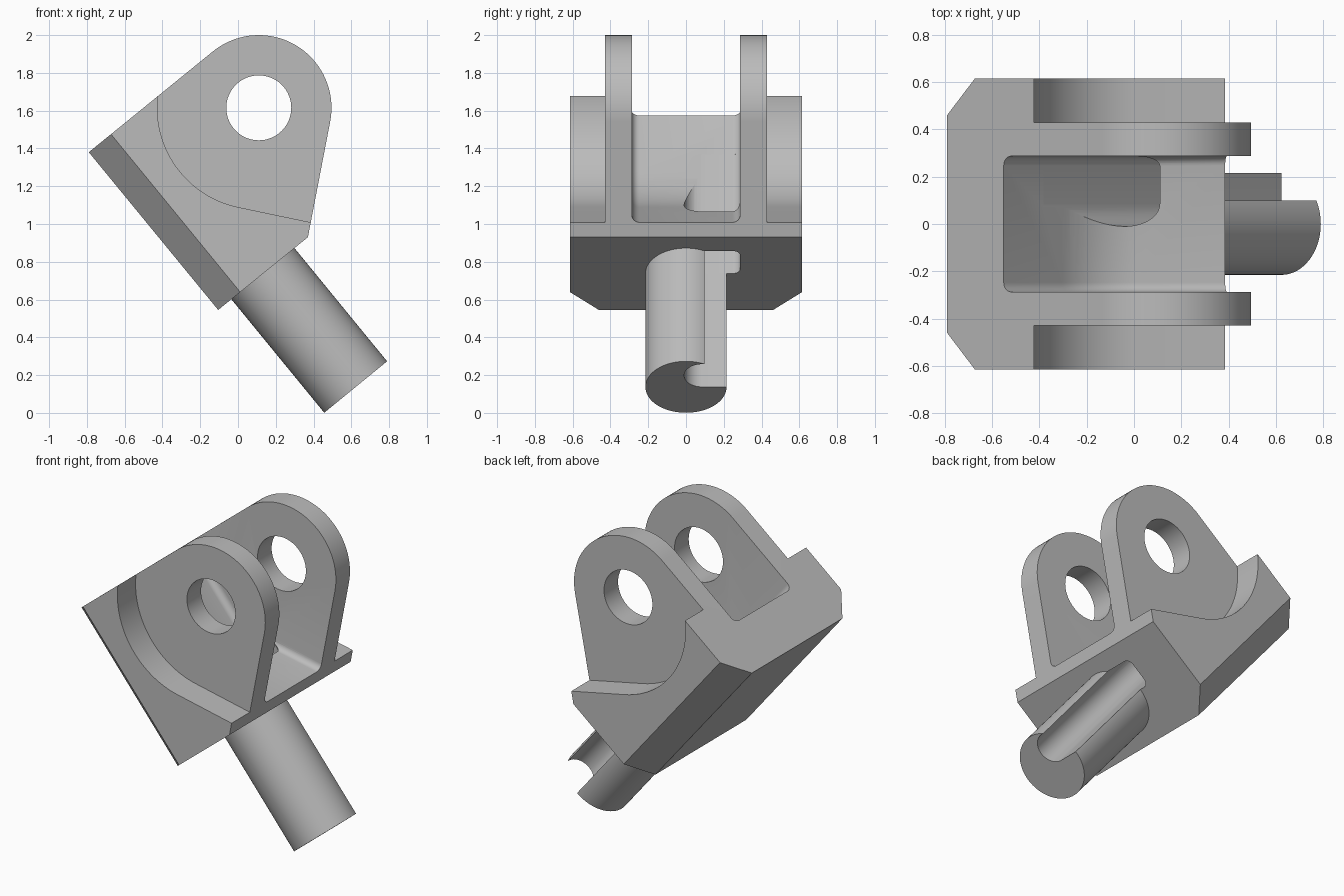
import bpy, bmesh
from math import radians, degrees, cos, sin, pi
from mathutils import Vector

cube = bpy.data.objects.get("Cube")
if cube:
    bpy.data.objects.remove(cube, do_unlink=True)

# Tilted working frame: U runs across the base, V runs down the shaft
TILT = radians(39.3)
X, Y, Z = Vector((1, 0, 0)), Vector((0, 1, 0)), Vector((0, 0, 1))
U = Vector((cos(TILT), 0, sin(TILT)))
V = Vector((sin(TILT), 0, -cos(TILT)))

PIN = Vector((0.11, 0, 1.615))      # centre of the pin hole
R_LUG, R_RELIEF, R_HOLE, R_SHAFT = 0.385, 0.537, 0.172, 0.215
HALF, LUG_OUT, LUG_IN, FILLET = 0.615, 0.43, 0.287, 0.04
SHAFT_END = Vector((0.623, 0, 0.137))

metal = bpy.data.materials.new("grey metal")
metal.use_nodes = True
GREY = (0.5, 0.5, 0.5, 1)
metal.diffuse_color = GREY
metal.node_tree.nodes["Principled BSDF"].inputs["Base Color"].default_value = GREY


def arc(cx, cy, r, a0, a1, n):
    """Points on an arc, angles in degrees."""
    steps = [radians(a0 + (a1 - a0) * i / n) for i in range(n + 1)]
    return [(cx + r * cos(a), cy + r * sin(a)) for a in steps]


def prism(name, pts, e1, e2, e3, h0, h1, fillet=0):
    """Extrude a 2D profile in the e1/e2 plane from h0 to h1 along e3."""
    bm = bmesh.new()
    low = [bm.verts.new(e1 * a + e2 * b + e3 * h0) for a, b in pts]
    high = [bm.verts.new(e1 * a + e2 * b + e3 * h1) for a, b in pts]
    caps = [bm.faces.new(low), bm.faces.new(high)]
    for i in range(len(pts)):
        j = (i + 1) % len(pts)
        bm.faces.new((low[i], low[j], high[j], high[i]))
    bmesh.ops.recalc_face_normals(bm, faces=bm.faces)
    if fillet:
        rim = [e for cap in caps for e in cap.edges]
        bmesh.ops.bevel(bm, geom=rim, offset=fillet, segments=6,
                        profile=0.5, affect='EDGES')
    mesh = bpy.data.meshes.new(name)
    bm.to_mesh(mesh)
    bm.free()
    mesh.materials.append(metal)
    obj = bpy.data.objects.new(name, mesh)
    bpy.context.collection.objects.link(obj)
    return obj


def carve(obj, cutters):
    """Subtract every cutter and bake the result."""
    for c in cutters:
        mod = obj.modifiers.new(c.name, 'BOOLEAN')
        mod.operation, mod.solver, mod.object = 'DIFFERENCE', 'EXACT', c
    bpy.context.view_layer.update()
    graph = bpy.context.evaluated_depsgraph_get()
    baked = bpy.data.meshes.new_from_object(obj.evaluated_get(graph))
    obj.modifiers.clear()
    obj.data = baked


def smooth(obj):
    bpy.ops.object.select_all(action='DESELECT')
    obj.select_set(True)
    bpy.context.view_layer.objects.active = obj
    bpy.ops.object.shade_smooth_by_angle(angle=radians(25))


# Clevis: side profile with a round top, full width
tilt = degrees(TILT)
outline = [(-0.79, 1.38), (-0.105, 0.545), (0.37, 0.93)]
outline += arc(PIN.x, PIN.z, R_LUG, -11, tilt + 90, 40)
clevis = prism("clevis_body", outline, X, Z, Y, -HALF, HALF)

# Reliefs outside each lug, following an arc and its tangent
FLOOR = 258.2
tail = [(1.0, 0.88), (1.0, 2.4)]
relief = arc(PIN.x, PIN.z, R_RELIEF, 160, FLOOR, 36) + tail + [(-0.3, 2.4)]
cutters = []
for side, s in (("left", 1), ("right", -1)):
    cutters.append(prism("relief_cutter_" + side, relief, X, Z, Y,
                         s * LUG_OUT, s * 0.8))

# Pocket between the lugs, with filleted floor edges
wall_top = PIN - U * R_RELIEF - V * 0.8
pocket = [(wall_top.x, wall_top.z)]
pocket += arc(PIN.x, PIN.z, R_RELIEF, 180 + tilt, FLOOR, 14)
pocket += tail + [(wall_top.x, 2.4)]
cutters.append(prism("pocket_cutter", pocket, X, Z, Y, -LUG_IN, LUG_IN, FILLET))

# Pin hole through both lugs
hole = arc(PIN.x, PIN.z, R_HOLE, 0, 360, 64)[:-1]
cutters.append(prism("pin_hole_cutter", hole, X, Z, Y, -1, 1))

# Chamfers on the two long edges of the base
for side, s in (("back", 1), ("front", -1)):
    corner = [(0.162, s * 0.357), (0.515, s * 0.718), (0.162, s * 0.718)]
    cutters.append(prism("chamfer_cutter_" + side, corner, U, Y, V, -2, 0.5))

# Key slot running through the base and along the shaft
u0 = SHAFT_END.dot(U) + 0.001
width = 0.19
r = width / 2
slot = arc(u0 + r, -0.01 + r, r, 180, 360, 24)
slot += arc(u0 + width - FILLET, LUG_IN - FILLET, FILLET, 0, 90, 6)
slot += arc(u0 + FILLET, LUG_IN - FILLET, FILLET, 90, 180, 6)
key_slot = prism("key_slot_cutter", slot, U, Y, V, -1.3, 0.6)

carve(clevis, cutters + [key_slot])

# Shaft, set slightly into the base
v_end = SHAFT_END.dot(V)
ring = arc(SHAFT_END.dot(U), 0, R_SHAFT, 0, 360, 72)[:-1]
shaft = prism("shaft", ring, U, Y, V, v_end - 0.79, v_end)
carve(shaft, [key_slot])

for c in cutters + [key_slot]:
    bpy.data.objects.remove(c, do_unlink=True)
for part in (clevis, shaft):
    smooth(part)
